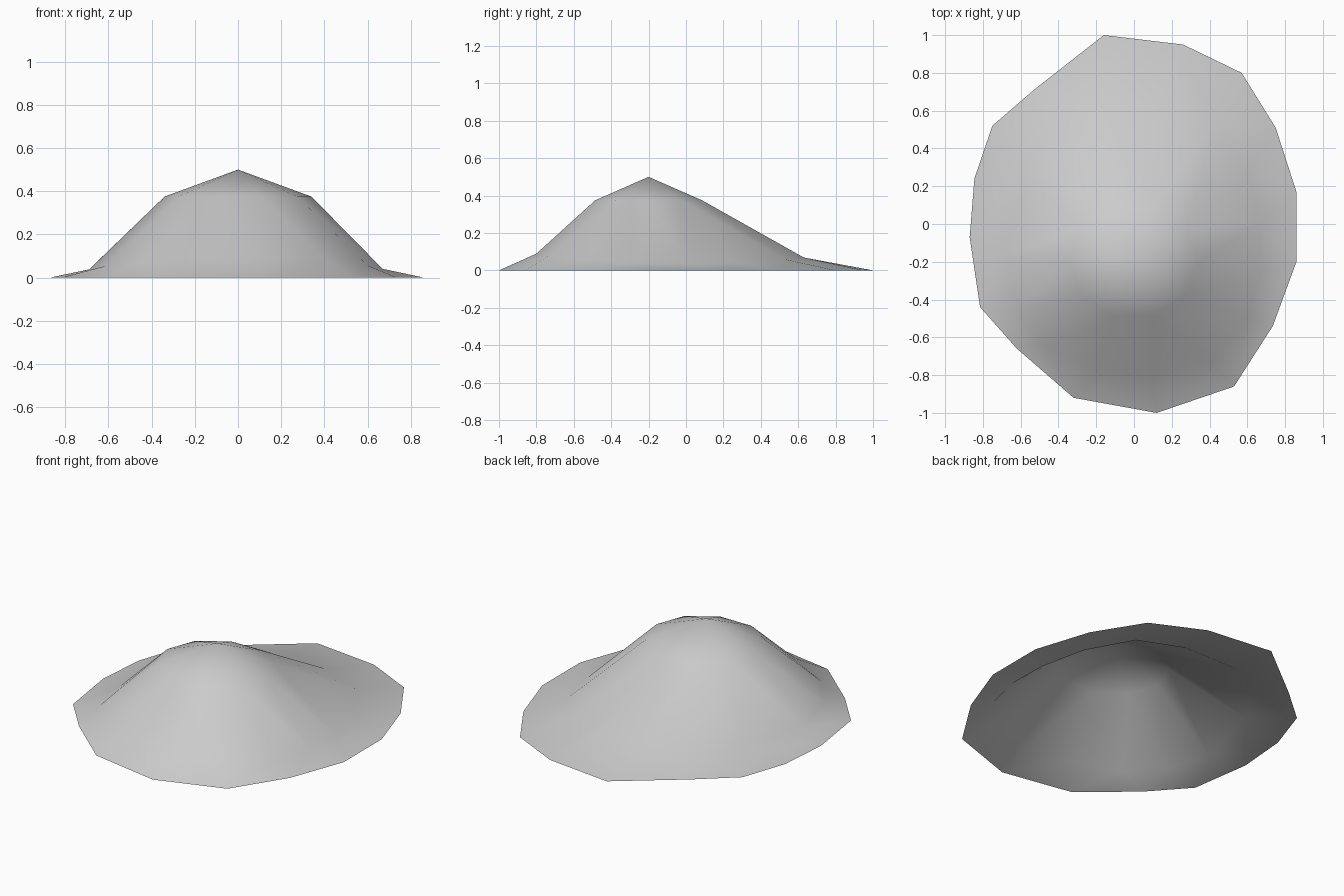
import bpy, bmesh
from math import atan2, cos, sin, tau

cube = bpy.data.objects.get("Cube")
if cube:
    bpy.data.objects.remove(cube, do_unlink=True)

stone = bpy.data.materials.new("light grey")
stone.use_nodes = True
grey = (0.6, 0.6, 0.6, 1)
stone.diffuse_color = grey
stone.node_tree.nodes["Principled BSDF"].inputs["Base Color"].default_value = grey

PEAK = (0, -0.2, 0.5)

# Outline of the ground edge, counter-clockwise
ground = [(0.86, -0.2), (0.86, 0.17), (0.75, 0.51), (0.57, 0.8),
          (0.26, 0.95), (-0.16, 1), (-0.53, 0.71), (-0.75, 0.52),
          (-0.845, 0.24), (-0.87, -0.07), (-0.815, -0.44), (-0.62, -0.66),
          (-0.32, -0.92), (0.12, -1), (0.53, -0.86), (0.735, -0.54)]
# Outline where the apron meets the steep slope
foot = [(0.67, -0.25), (0.67, 0), (0.6, 0.28), (0.43, 0.53), (0.15, 0.63),
        (-0.2, 0.63), (-0.45, 0.48), (-0.57, 0.28), (-0.69, -0.17),
        (-0.62, -0.45), (-0.46, -0.65), (-0.2, -0.78), (0.1, -0.8),
        (0.41, -0.73), (0.6, -0.5)]
SHOULDER_SIDES = 10


def angle(v):
    return atan2(v.co.y - PEAK[1], v.co.x - PEAK[0]) % tau


def ring(bm, points):
    return sorted((bm.verts.new(p) for p in points), key=angle)


def zip_rings(bm, outer, inner):
    """Join two rings of different counts with triangles, by angle."""
    i = j = 0
    n, m = len(outer), len(inner)
    while i < n or j < m:
        next_out = angle(outer[i + 1]) if i + 1 < n else tau + angle(outer[0])
        next_in = angle(inner[j + 1]) if j + 1 < m else tau + angle(inner[0])
        a, b = outer[i % n], inner[j % m]
        if j >= m or (i < n and next_out <= next_in):
            bm.faces.new((a, outer[(i + 1) % n], b))
            i += 1
        else:
            bm.faces.new((a, inner[(j + 1) % m], b))
            j += 1


bm = bmesh.new()
edge = ring(bm, [(x, y, 0) for x, y in ground])
# The foot rises a little toward the front and back
slope = ring(bm, [(x, y, 0.035 + 0.085 * y * y) for x, y in foot])
turns = [tau * k / SHOULDER_SIDES for k in range(SHOULDER_SIDES)]
shoulder = ring(bm, [(0.34 * cos(t), PEAK[1] + 0.3 * sin(t), 0.375) for t in turns])
top = bm.verts.new(PEAK)

zip_rings(bm, edge, slope)
zip_rings(bm, slope, shoulder)
for k, v in enumerate(shoulder):
    bm.faces.new((v, shoulder[(k + 1) % SHOULDER_SIDES], top))

for f in bm.faces:
    f.smooth = True
    f.normal_update()
    if f.normal.z < 0:
        f.normal_flip()
mesh = bpy.data.meshes.new("hill")
bm.to_mesh(mesh)
bm.free()
mesh.materials.append(stone)
hill = bpy.data.objects.new("hill", mesh)
bpy.context.collection.objects.link(hill)
